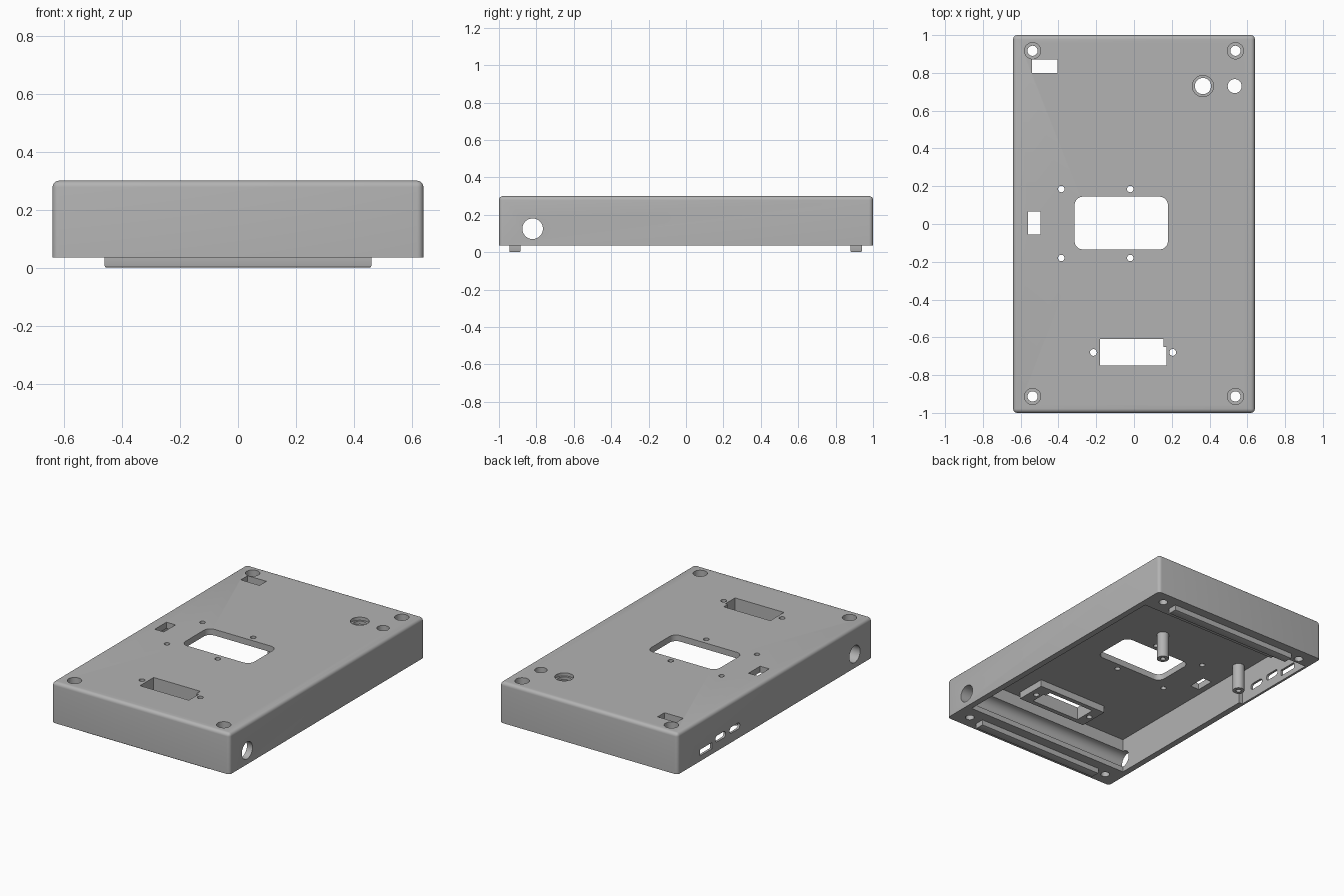
import bpy, bmesh, math
from mathutils import Matrix, Vector

cube = bpy.data.objects.get("Cube")
if cube:
    bpy.data.objects.remove(cube, do_unlink=True)

grey = bpy.data.materials.new("mid grey")
grey.use_nodes = True
grey.diffuse_color = (0.45, 0.45, 0.45, 1)
grey.node_tree.nodes["Principled BSDF"].inputs["Base Color"].default_value = grey.diffuse_color

BOTTOM, CEILING, TOP = 0.035, 0.26, 0.30


def finish(name, bm):
    mesh = bpy.data.meshes.new(name)
    bm.to_mesh(mesh)
    bm.free()
    mesh.materials.append(grey)
    ob = bpy.data.objects.new(name, mesh)
    bpy.context.collection.objects.link(ob)
    return ob


def box(name, x, y, z, radius=0, pick=None, segments=5):
    """Box from min/max pairs; pick chooses the edges to round."""
    bm = bmesh.new()
    bmesh.ops.create_cube(bm, size=1)
    for v in bm.verts:
        v.co = Vector([(r[0] + r[1]) / 2 + c * (r[1] - r[0]) for r, c in zip((x, y, z), v.co)])
    if radius:
        edges = [e for e in bm.edges if pick(e)]
        bmesh.ops.bevel(bm, geom=edges, offset=radius, segments=segments,
                        profile=0.5, affect='EDGES')
    return finish(name, bm)


def rod(name, centre, radius, length, axis='Z', sides=32):
    bm = bmesh.new()
    turn = Matrix.Rotation(math.pi / 2, 4, 'Y') if axis == 'X' else Matrix()
    bmesh.ops.create_cone(bm, cap_ends=True, segments=sides, radius1=radius, radius2=radius,
                          depth=length, matrix=Matrix.Translation(centre) @ turn)
    return finish(name, bm)


def combine(target, tool, operation='DIFFERENCE'):
    mod = target.modifiers.new("combine", 'BOOLEAN')
    mod.operation, mod.solver, mod.object = operation, 'EXACT', tool
    bpy.context.view_layer.objects.active = target
    bpy.ops.object.modifier_apply(modifier=mod.name)
    bpy.data.objects.remove(tool, do_unlink=True)


def along(axis):
    return lambda e: abs((e.verts[0].co - e.verts[1].co)[axis]) > 1e-4


def hole(x, y, radius, z0=-0.1, z1=0.4):
    combine(case, rod("cutter", (x, y, (z0 + z1) / 2), radius, z1 - z0))


def slot(x, y, z=(-0.1, 0.4), radius=0, axis=2):
    combine(case, box("cutter", x, y, z, radius, along(axis)))


# Outer case: rounded everywhere except around the bottom
case = box("case", (-0.64, 0.64), (-1, 1), (BOTTOM, TOP), 0.022,
           lambda e: max(v.co.z for v in e.verts) > 0.2)

# Main cavity, open below, and the thinner wall beside the ports
slot((-0.6, 0.6), (-0.82, 0.82), (-0.1, CEILING))
slot((-0.625, -0.4), (0.28, 0.875), (-0.1, CEILING))

# Raised frame under the connector opening
combine(case, box("frame", (-0.25, 0.25), (-0.78, -0.58), (0.215, 0.27)), 'UNION')

# Cross bore through both side walls, leaving a groove in the end block
combine(case, rod("cutter", (0, -0.82, 0.125), 0.055, 1.6, 'X', 48))

# Window and rectangular openings in the top
slot((-0.315, 0.18), (-0.135, 0.145), radius=0.045)
slot((-0.54, -0.405), (0.80, 0.87))
slot((-0.56, -0.495), (-0.055, 0.065))
slot((-0.18, 0.155), (-0.75, -0.61))
slot((0.1, 0.172), (-0.75, -0.65))

# Countersunk corner screw holes
for x in (-0.537, 0.537):
    for y in (-0.913, 0.917):
        hole(x, y, 0.027)
        hole(x, y, 0.043, TOP - 0.06)

# Button holes
hole(0.365, 0.73, 0.043)
hole(0.365, 0.73, 0.056, TOP - 0.02)
hole(0.533, 0.73, 0.037)

# Small fixing holes around the window and the connector
for x in (-0.385, -0.02):
    for y in (-0.18, 0.185):
        hole(x, y, 0.017)
for x in (-0.215, 0.205):
    hole(x, -0.68, 0.018)

# Side ports
slot((-0.7, -0.61), (0.645, 0.77), (0.07, 0.11))
for y in (0.56, 0.413):
    slot((-0.7, -0.61), (y - 0.052, y + 0.052), (0.095, 0.135), 0.018, 0)

# Foot rails
rails = []
for name, y in (("front_rail", -0.915), ("back_rail", 0.91)):
    rails.append(box(name, (-0.46, 0.46), (y - 0.03, y + 0.03), (0.005, BOTTOM), 0.006,
                     lambda e: max(v.co.z for v in e.verts) < 0.02, 2))
    for v in rails[-1].data.vertices:
        if v.co.z < 0.02:
            v.co.z -= 0.005

# Mounting posts with blind screw holes
posts = []
for name, x in (("centre_post", 0.035), ("side_post", -0.565)):
    post = rod(name, (x, 0.315, 0.175), 0.036, 0.17)
    combine(post, rod("cutter", (x, 0.315, 0.1), 0.016, 0.1))
    posts.append(post)

# Smooth rounded areas, keep real edges crisp
bpy.ops.object.select_all(action='DESELECT')
for ob in [case] + rails + posts:
    ob.select_set(True)
bpy.context.view_layer.objects.active = case
bpy.ops.object.shade_smooth_by_angle(angle=math.radians(30))
